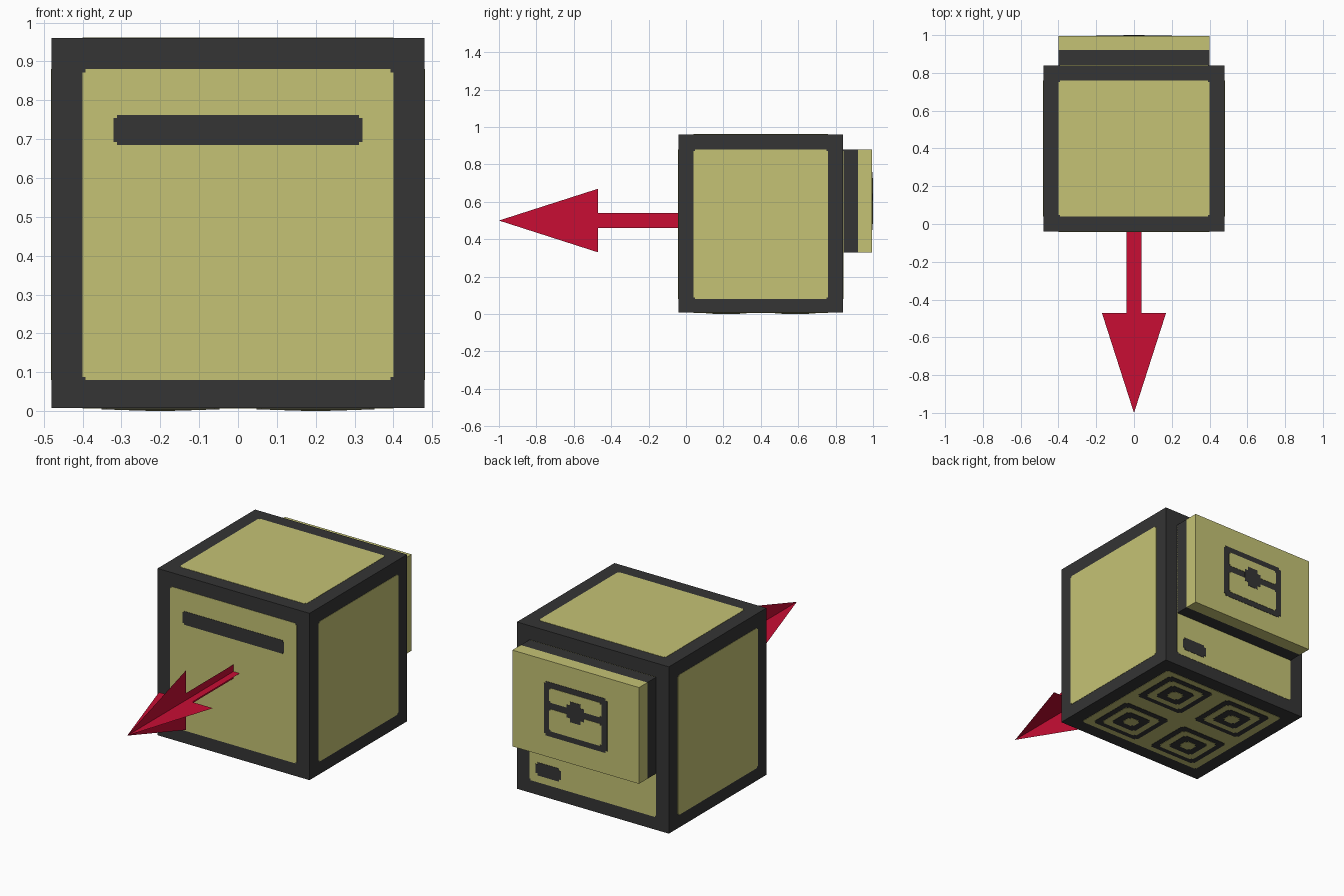
import bpy, bmesh

if "Cube" in bpy.data.objects:
    bpy.data.objects.remove(bpy.data.objects["Cube"])


def material(name, rgb):
    m = bpy.data.materials.new(name)
    m.diffuse_color = (*rgb, 1)
    m.use_nodes = True
    m.node_tree.nodes["Principled BSDF"].inputs["Base Color"].default_value = m.diffuse_color
    return m


DARK = material("charcoal", (0.035, 0.035, 0.035))
KHAKI = material("khaki", (0.56, 0.545, 0.178))
RED = material("red", (0.578, 0.004, 0.034))

STEP = 0.0015           # thickness of one painted layer
FLOOR = 5 * STEP        # casing is lifted so the bottom paint rests on z = 0


def finish(name, bm, mat):
    me = bpy.data.meshes.new(name)
    bm.to_mesh(me)
    bm.free()
    me.materials.append(mat)
    ob = bpy.data.objects.new(name, me)
    bpy.context.collection.objects.link(ob)
    return ob


def box(name, lo, hi, mat):
    bm = bmesh.new()
    bmesh.ops.create_cube(bm, size=1)
    for v in bm.verts:
        v.co = [lo[i] + (v.co[i] + 0.5) * (hi[i] - lo[i]) for i in range(3)]
    finish(name, bm, mat)


# Maps (across, up, outward) to a point on each side of the model
SIDES = {
    "front": lambda a, b, d: (a, -0.04 - d, b),
    "back": lambda a, b, d: (a, 0.84 + d, b),
    "right": lambda a, b, d: (0.48 + d, a, b),
    "left": lambda a, b, d: (-0.48 - d, a, b),
    "top": lambda a, b, d: (a, b, 0.96 + d),
    "bottom": lambda a, b, d: (a, b, FLOOR - d),
    "hatch": lambda a, b, d: (a, 1.0 - 3 * STEP + d, b),
}


def plate(name, side, layer, a0, a1, b0, b1, mat, c=0.008):
    """Thin painted rectangle with stepped corners."""
    pts = [(a0 + c, b0), (a1 - c, b0), (a1 - c, b0 + c), (a1, b0 + c),
           (a1, b1 - c), (a1 - c, b1 - c), (a1 - c, b1), (a0 + c, b1),
           (a0 + c, b1 - c), (a0, b1 - c), (a0, b0 + c), (a0 + c, b0 + c)]
    bm = bmesh.new()
    outer, inner = ([bm.verts.new(SIDES[side](a, b, d)) for a, b in pts]
                    for d in (layer * STEP, 0))
    bm.faces.new(outer)
    bm.faces.new(inner[::-1])
    for i in range(len(pts)):
        j = (i + 1) % len(pts)
        bm.faces.new((outer[j], outer[i], inner[i], inner[j]))
    bmesh.ops.recalc_face_normals(bm, faces=bm.faces)
    finish(name, bm, mat)


# Casing and its six panels
box("casing", (-0.48, -0.04, FLOOR), (0.48, 0.84, 0.96), DARK)
for s in ("front", "back"):
    plate(s + "_panel", s, 1, -0.4, 0.4, 0.08, 0.88, KHAKI)
for s in ("right", "left"):
    plate(s + "_panel", s, 1, 0.04, 0.76, 0.08, 0.88, KHAKI)
for s in ("top", "bottom"):
    plate(s + "_panel", s, 1, -0.4, 0.4, 0.04, 0.76, KHAKI)

# Front slot and small back port
plate("front_slot", "front", 2, -0.32, 0.32, 0.685, 0.762, DARK)
plate("back_port", "back", 2, 0.2, 0.36, 0.12, 0.195, DARK, 0.012)

# Four pairs of square rings underneath, painted as nested layers
for x in (-0.2, 0.2):
    for y in (0.215, 0.585):
        for layer, (r, m) in enumerate(((0.152, DARK), (0.118, KHAKI),
                                        (0.08, DARK), (0.038, KHAKI)), 2):
            plate("foot_ring", "bottom", layer, x - r, x + r,
                  y - r * 0.92, y + r * 0.92, m, 0.012)

# Hatch on the back: dark gasket and khaki cover
box("hatch_gasket", (-0.4, 0.84, 0.33), (0.4, 0.92, 0.88), DARK)
box("hatch_cover", (-0.4, 0.92, 0.33), (0.4, 1.0 - 3 * STEP, 0.88), KHAKI)

# Chest symbol on the hatch
plate("chest_outline", "hatch", 1, -0.2, 0.2, 0.45, 0.76, DARK, 0.012)
plate("chest_lid", "hatch", 2, -0.165, 0.165, 0.645, 0.728, KHAKI)
plate("chest_body", "hatch", 2, -0.165, 0.165, 0.482, 0.608, KHAKI)
plate("chest_latch", "hatch", 3, -0.055, 0.055, 0.568, 0.685, DARK, 0.022)

# Front arrow: two crossed flat blades
HALF = [(0.04, -0.04), (0.04, -0.47), (0.17, -0.47)]
OUTLINE = HALF + [(0, -1)] + [(-w, y) for w, y in reversed(HALF)]
for name, upright in (("arrow_flat_blade", 0), ("arrow_upright_blade", 1)):
    bm = bmesh.new()
    bm.faces.new([bm.verts.new((0, y, 0.5 + w) if upright else (w, y, 0.5))
                  for w, y in OUTLINE])
    finish(name, bm, RED)
